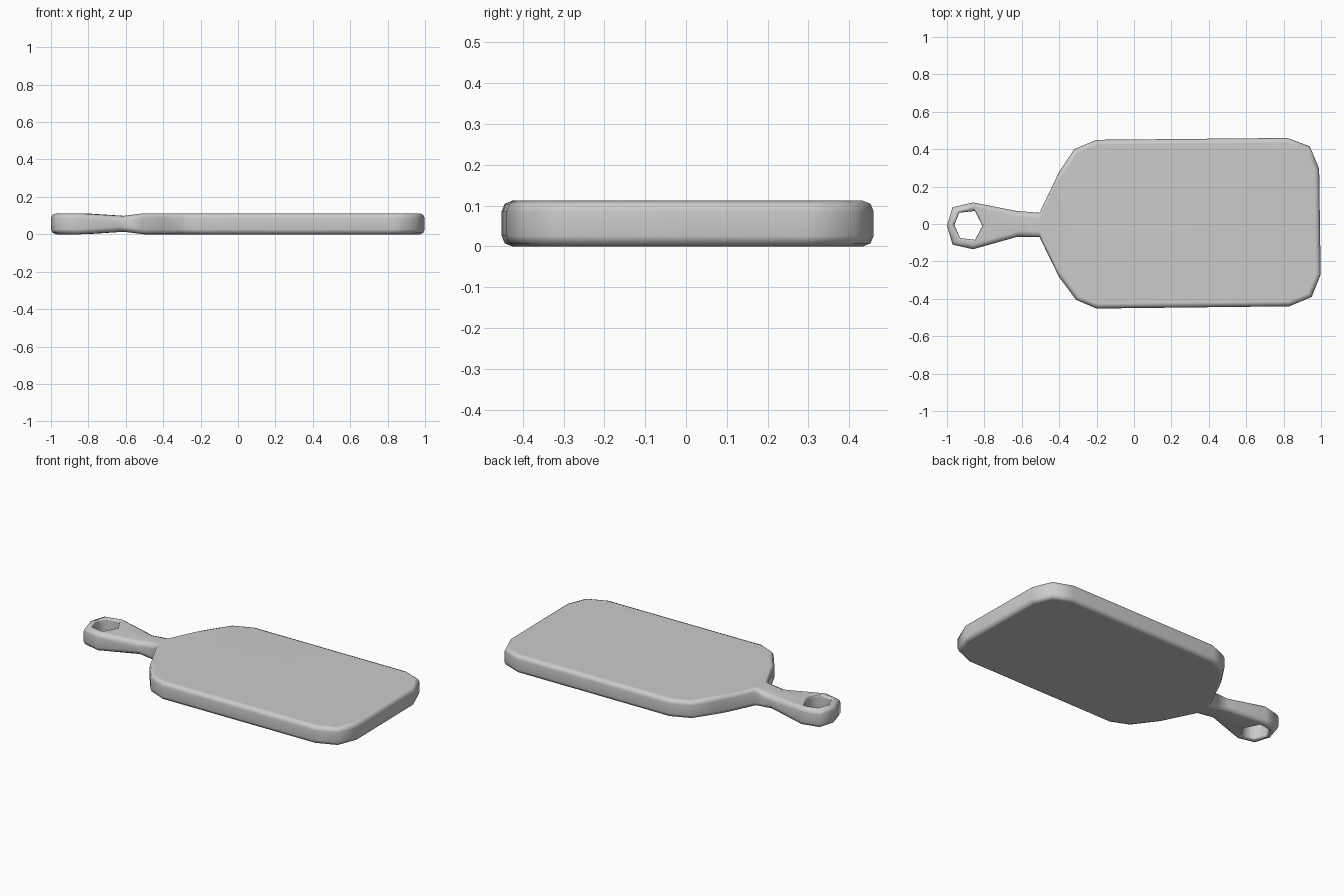
import bpy, bmesh

if "Cube" in bpy.data.objects:
    bpy.data.objects.remove(bpy.data.objects["Cube"])

# Outline of the board, clockwise from the handle tip (seen from above)
outline = [(-1.0, -0.01), (-0.97, 0.09), (-0.86, 0.115), (-0.63, 0.07), (-0.505, 0.06),
           (-0.40, 0.28), (-0.32, 0.40), (-0.20, 0.45), (0.82, 0.46), (0.94, 0.415),
           (0.99, 0.295), (0.998, -0.27), (0.95, -0.39), (0.83, -0.44), (-0.20, -0.452),
           (-0.31, -0.405), (-0.40, -0.285), (-0.505, -0.07), (-0.63, -0.07),
           (-0.86, -0.135), (-0.97, -0.11)]
# Hanging hole, clockwise from its left corner
hole = [(-0.96, -0.005), (-0.935, 0.06), (-0.85, 0.07), (-0.81, -0.01), (-0.85, -0.085), (-0.93, -0.075)]
THICK = 0.112

bm = bmesh.new()
weight = bm.edges.layers.float.new("bevel_weight_edge")


def make_cap(top):
    """One flat side of the board; the neck of the handle is pinched thinner."""
    def z(x):
        pinch = 0.016 if x == -0.63 else 0.0
        return THICK - pinch if top else pinch
    o = [bm.verts.new((x, y, z(x))) for x, y in outline]
    h = [bm.verts.new((x, y, z(x))) for x, y in hole]
    faces = [
        (o[0], o[1], h[1], h[0]), (o[1], o[2], h[2], h[1]), (o[2], o[3], h[3], h[2]),
        (o[3], o[18], h[3]), (o[18], o[19], h[4], h[3]), (o[19], o[20], h[5], h[4]),
        (o[20], o[0], h[0], h[5]),
        (o[3], o[4], o[17], o[18]),      # neck
        o[4:18],                         # blade of the board
    ]
    for f in faces:
        bm.faces.new(f)
    return o, h


def make_wall(lower, upper, w):
    """Side wall between two loops, with its rims marked for rounding."""
    n = len(lower)
    for i in range(n):
        j = (i + 1) % n
        bm.faces.new((lower[i], lower[j], upper[j], upper[i]))
        for loop in (lower, upper):
            bm.edges.get((loop[i], loop[j]))[weight] = w


bottom_outer, bottom_hole = make_cap(False)
top_outer, top_hole = make_cap(True)
make_wall(bottom_outer, top_outer, 1.0)
make_wall(bottom_hole, top_hole, 0.45)
bmesh.ops.recalc_face_normals(bm, faces=bm.faces[:])

mesh = bpy.data.meshes.new("cutting_board")
bm.to_mesh(mesh)
bm.free()
board = bpy.data.objects.new("cutting_board", mesh)
bpy.context.collection.objects.link(board)
mesh.shade_smooth()

# Rounded rims and clean shading on the flats
bevel = board.modifiers.new("rounded_rims", 'BEVEL')
bevel.limit_method = 'WEIGHT'
bevel.width = 0.026
bevel.segments = 2
bevel.use_clamp_overlap = False
board.modifiers.new("clean_shading", 'WEIGHTED_NORMAL')
